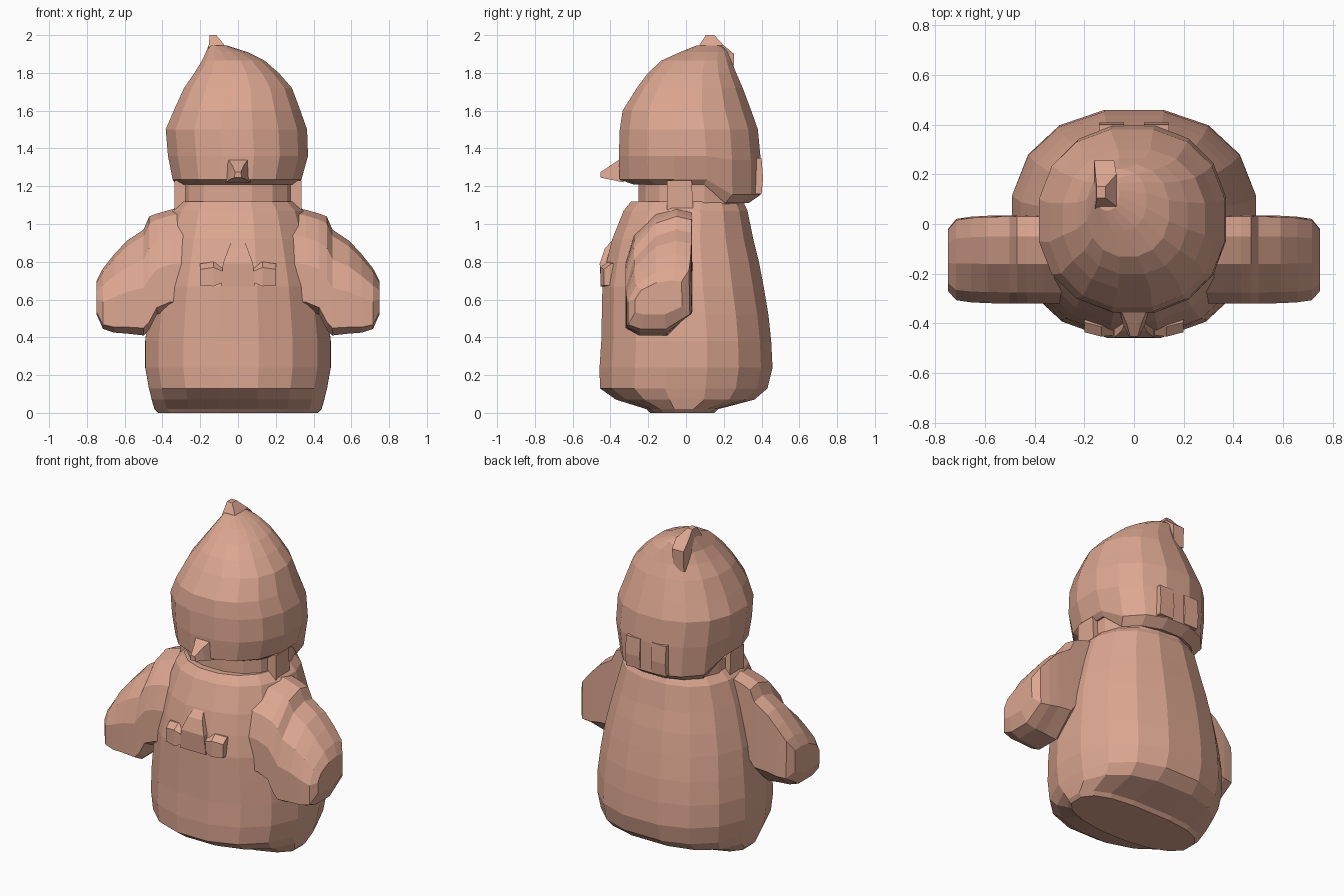
import bpy, bmesh, math

mat = bpy.data.materials.new("salmon clay")
mat.diffuse_color = (0.72, 0.385, 0.283, 1)


def loft(name, rings):
    """Bridge a list of equal-length point rings and cap both ends."""
    bm = bmesh.new()
    vs = [[bm.verts.new(p) for p in r] for r in rings]
    n = len(vs[0])
    for a, b in zip(vs, vs[1:]):
        for i in range(n):
            j = (i + 1) % n
            bm.faces.new((a[i], a[j], b[j], b[i]))
    bm.faces.new(vs[0][::-1])
    bm.faces.new(vs[-1])
    bmesh.ops.recalc_face_normals(bm, faces=bm.faces[:])
    me = bpy.data.meshes.new(name)
    bm.to_mesh(me)
    bm.free()
    me.materials.append(mat)
    ob = bpy.data.objects.new(name, me)
    bpy.context.collection.objects.link(ob)
    return ob


def oval(z, x0, x1, y0, y1, n=16, power=2.3, front=None, drop=0.0):
    """Rounded ring inside a box; front sets the squareness of the -y half,
    drop lowers the back."""
    pts = []
    cx, cy = (x0 + x1) / 2, (y0 + y1) / 2
    grow = 1 / math.cos(math.pi / n)
    for i in range(n):
        a = 2 * math.pi * (i + 0.5) / n
        c, s = math.cos(a), math.sin(a)
        e = 2 / (front if front and s < 0 else power)
        x = math.copysign(abs(c) ** e, c) * grow
        y = math.copysign(abs(s) ** e, s) * grow
        pts.append((cx + x * (x1 - x0) / 2, cy + y * (y1 - y0) / 2,
                    z - (drop if s > 0.5 else 0)))
    return pts


# Bell-shaped body with a narrow standing base
body = [(0.0, .42, -.19, .15, 2.8), (.02, .44, -.21, .17, 2.8), (.07, .455, -.37, .36, 2.5),
        (.13, .47, -.455, .43, 2.4), (.24, .49, -.457, .457, 2.3),
        (.38, .49, -.448, .45, 2.3), (.52, .475, -.445, .435, 2.3),
        (.67, .455, -.442, .41, 2.3), (.80, .425, -.42, .385, 2.3),
        (.92, .395, -.39, .355, 2.3), (1.07, .35, -.33, .325, 2.3),
        (1.12, .30, -.29, .30, 2.3)]
loft("body", [oval(z, -x, x, a, b, power=p, front=2.15) for z, x, a, b, p in body])

# Recessed neck
loft("neck", [oval(z, -.30, .30, -.25, .31) for z in (1.05, 1.25)])

# Domed head, lower at the back, leaning to an off-centre peak
head = [(1.21, -.31, .31, -.28, .33, .10), (1.235, -.345, .335, -.35, .395, .08),
        (1.36, -.37, .37, -.355, .395, .02), (1.50, -.382, .365, -.35, .38, 0),
        (1.60, -.34, .33, -.335, .345, 0), (1.72, -.285, .285, -.26, .30, 0),
        (1.80, -.23, .215, -.20, .265, 0), (1.865, -.19, .14, -.13, .24, 0),
        (1.91, -.17, .05, -.03, .22, 0), (1.945, -.155, -.06, .055, .19, 0)]
loft("head", [oval(z, a, b, c, d, power=2.2, drop=k) for z, a, b, c, d, k in head])


def box_ring(z, x0, x1, y0, y1):
    return [(x0, y0, z), (x1, y0, z), (x1, y1, z), (x0, y1, z)]


# Little tuft on the peak and its ridge behind
loft("head_tuft", [box_ring(1.77, -.16, -.09, .05, .25),
                   box_ring(1.90, -.16, -.08, .05, .255),
                   box_ring(1.945, -.155, -.07, .07, .20),
                   box_ring(2.0, -.15, -.115, .105, .15)])

# Pointed nose
loft("nose", [[(-.065, -.33, 1.22), (.065, -.33, 1.22), (.06, -.33, 1.355), (-.06, -.33, 1.355)],
              [(-.045, -.40, 1.235), (.045, -.40, 1.235), (.03, -.40, 1.31), (-.03, -.40, 1.31)],
              [(-.02, -.452, 1.245), (.02, -.452, 1.245), (.015, -.452, 1.275), (-.015, -.452, 1.275)]])

# Chest bow knot: a wedge jutting out of the body
loft("bow_knot", [box_ring(.67, -.09, .09, -.45, -.35),
                  box_ring(.79, -.08, .08, -.457, -.35),
                  box_ring(.87, -.05, .05, -.43, -.32),
                  box_ring(.92, -.03, .03, -.385, -.31)])

# Arm outline seen from the side: depth, share of height
outline = [(-.25, 0), (-.32, .07), (-.32, .45), (-.275, .72), (-.16, .94),
           (-.05, 1), (.03, .97), (.035, .24), (-.10, 0)]
# Arm sections: sideways position, bottom, top, depth scale
sections = [(.24, .55, 1.10, 1.0), (.36, .55, 1.075, 1.0), (.43, .52, 1.055, 1.0),
            (.47, .44, 1.04, 1.0), (.50, .41, .97, 1.0), (.59, .42, .91, .99),
            (.655, .425, .84, .97), (.715, .445, .765, .92), (.748, .52, .70, .7)]

for side, label in ((-1, "left"), (1, "right")):
    loft(label + "_arm", [[(side * x, -.15 + (y + .15) * k, lo + (hi - lo) * t)
                           for y, t in outline] for x, lo, hi, k in sections])
    # Bow wings beside the knot
    xs = (.08, .13, .20)
    hs = ((.69, .78), (.67, .80), (.675, .79))
    ys = (-.447, -.453, -.435)
    loft(label + "_bow_wing", [[(side * x, y, lo), (side * x, y, hi - .03),
                                (side * x, y + .04, hi), (side * x, -.36, hi),
                                (side * x, -.36, lo)]
                               for x, y, (lo, hi) in zip(xs, ys, hs)])
    # Strap bridging shoulder and head
    a, b = sorted((side * .22, side * .335))
    loft(label + "_strap", [box_ring(1.04, a, b, -.10, .04), box_ring(1.23, a, b, -.10, .03)])
    # Raised tab at the back of the head
    a, b = sorted((side * .04, side * .14))
    loft(label + "_back_tab", [box_ring(1.16, a, b, .33, .40), box_ring(1.24, a, b, .33, .408),
                               box_ring(1.35, a, b, .33, .40)])
